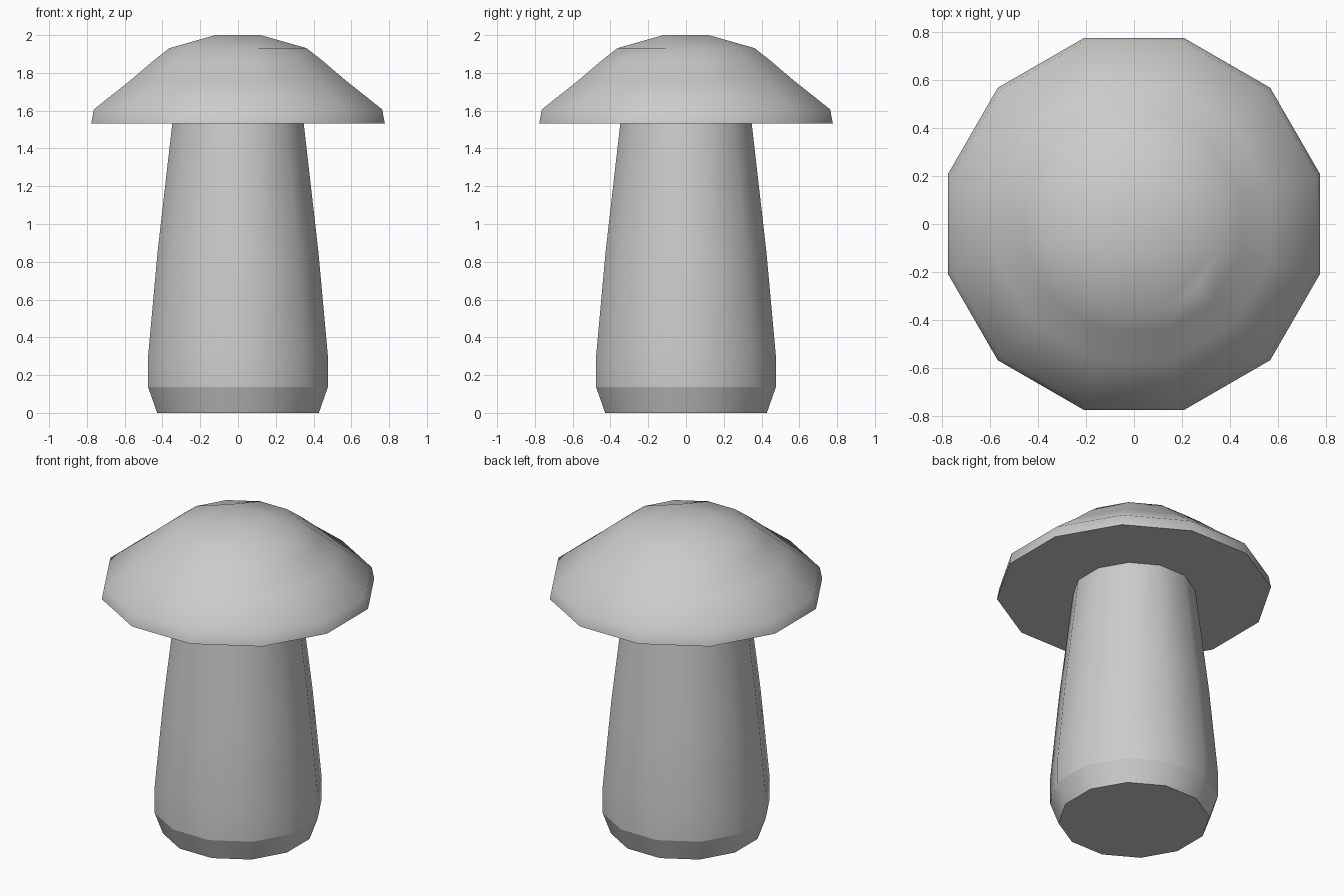
import bpy, bmesh, math

if "Cube" in bpy.data.objects:
    bpy.data.objects.remove(bpy.data.objects["Cube"])

SIDES = 12
FLAT = math.cos(math.radians(15))   # profile widths are measured across flats


def add_ring(bm, half_width, z):
    r = half_width / FLAT
    return [bm.verts.new((r * math.cos(math.radians(15 + 30 * i)),
                          r * math.sin(math.radians(15 + 30 * i)), z))
            for i in range(SIDES)]


def lathe(bm, profile):
    rings = [add_ring(bm, w, z) for w, z in profile]
    for a, b in zip(rings, rings[1:]):
        for i in range(SIDES):
            j = (i + 1) % SIDES
            bm.faces.new((a[i], a[j], b[j], b[i]))
    bm.faces.new(rings[0][::-1])
    return rings


def finish(bm, name, sharp_rings):
    bmesh.ops.recalc_face_normals(bm, faces=bm.faces[:])
    for f in bm.faces:
        f.smooth = True
    for ring in sharp_rings:
        for i in range(SIDES):
            edge = bm.edges.get((ring[i], ring[(i + 1) % SIDES]))
            edge.smooth = False
    mesh = bpy.data.meshes.new(name)
    bm.to_mesh(mesh)
    bm.free()
    obj = bpy.data.objects.new(name, mesh)
    bpy.context.collection.objects.link(obj)


# Stem: tapered column with a chamfered foot
bm = bmesh.new()
rings = lathe(bm, [(0.428, 0), (0.476, 0.137), (0.476, 0.3),
                   (0.426, 0.85), (0.347, 1.54)])
bm.faces.new(rings[-1])
finish(bm, "stem", [rings[0], rings[1], rings[-1]])

# Cap: flat underside, thin rim, sloping shoulder
bm = bmesh.new()
rings = lathe(bm, [(0.777, 1.533), (0.763, 1.607), (0.57, 1.76),
                   (0.447, 1.865), (0.363, 1.931)])

# Crown: four raised centre points joined to the ring like a small grid
top = rings[-1]
s = 0.12
centre = [bm.verts.new((x, y, 2.0))
          for x, y in ((s, s), (-s, s), (-s, -s), (s, -s))]
bm.faces.new(centre)
for k in range(4):
    a, corner, b = (top[3 * k + n] for n in range(3))
    nxt = top[(3 * k + 3) % SIDES]
    c, d = centre[k], centre[(k + 1) % 4]
    if k % 2:
        bm.faces.new((a, corner, b))
        bm.faces.new((a, b, c))
    else:
        bm.faces.new((a, corner, c))
        bm.faces.new((corner, b, c))
    bm.faces.new((b, nxt, d, c))
finish(bm, "cap", [rings[0]])
